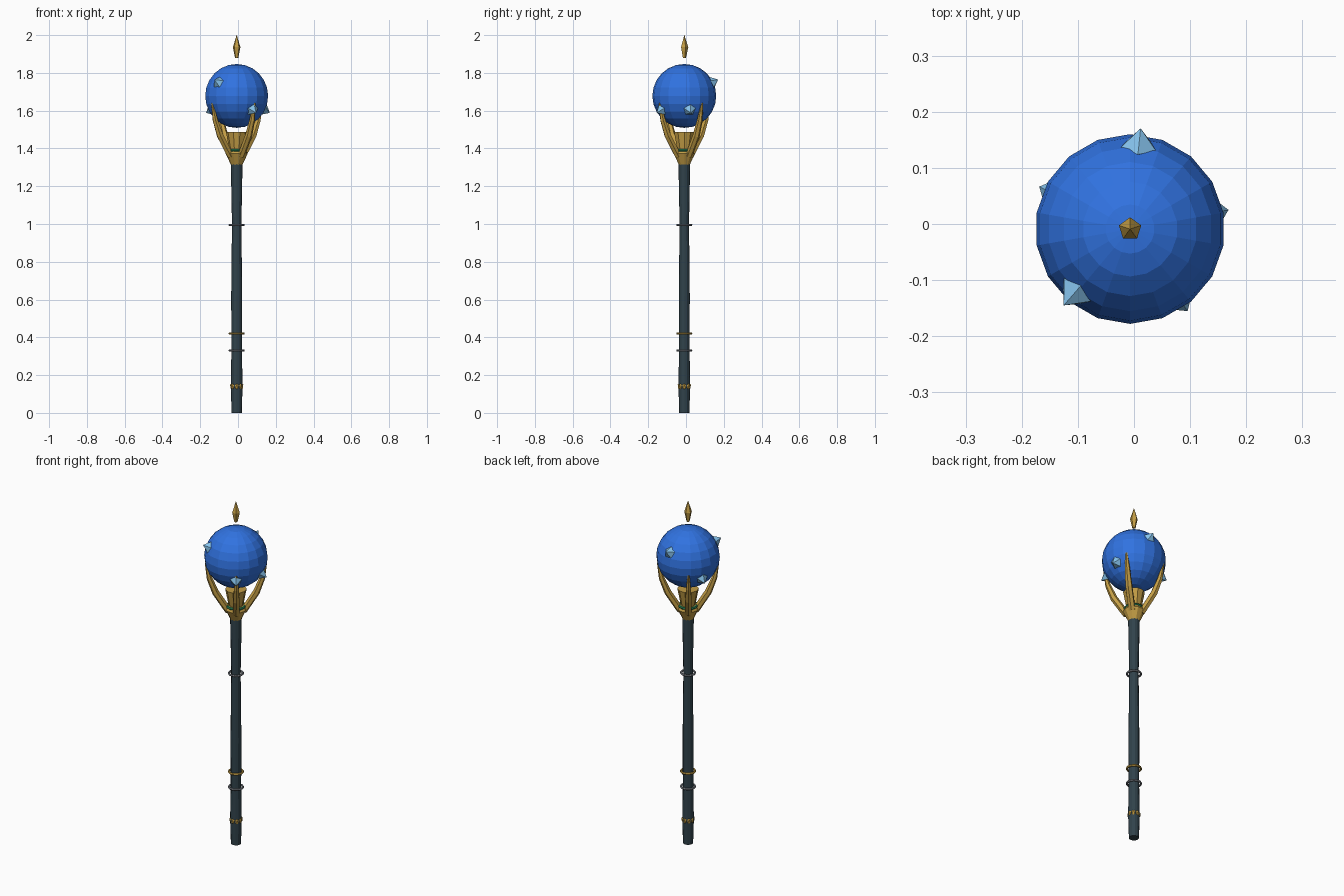
import bpy, bmesh, math
from mathutils import Vector, Matrix

if "Cube" in bpy.data.objects:
    bpy.data.objects.remove(bpy.data.objects["Cube"])

CX, CY = -0.007, -0.009          # axis of the staff
BALL_Z, BALL_R = 1.678, 0.169


def material(name, rgb):
    m = bpy.data.materials.new(name)
    m.diffuse_color = (*rgb, 1)
    m.use_nodes = True
    m.node_tree.nodes["Principled BSDF"].inputs["Base Color"].default_value = m.diffuse_color
    return m


GOLD = material("gold", (0.55, 0.34, 0.06))
WOOD = material("dark_teal", (0.03, 0.055, 0.07))
BLUE = material("blue", (0.03, 0.17, 0.75))
ICE = material("ice_blue", (0.24, 0.55, 0.85))
GREEN = material("green", (0.02, 0.22, 0.09))
GREY = material("steel", (0.22, 0.24, 0.27))


def finish(name, bm, mat):
    bmesh.ops.remove_doubles(bm, verts=bm.verts, dist=1e-5)
    bmesh.ops.recalc_face_normals(bm, faces=bm.faces)
    me = bpy.data.meshes.new(name)
    bm.to_mesh(me)
    bm.free()
    me.materials.append(mat)
    ob = bpy.data.objects.new(name, me)
    ob.location = (CX, CY, 0)
    bpy.context.collection.objects.link(ob)
    return ob


def loft(bm, rings, closed=False):
    """Skin a list of point rings, capping the ends unless closed."""
    vs = [[bm.verts.new(p) for p in r] for r in rings]
    n = len(vs[0])
    pairs = list(zip(vs, vs[1:])) + ([(vs[-1], vs[0])] if closed else [])
    for a, b in pairs:
        for i in range(n):
            j = (i + 1) % n
            bm.faces.new((a[i], a[j], b[j], b[i]))
    if not closed:
        bm.faces.new(vs[0][::-1])
        bm.faces.new(vs[-1])


def lathe(name, profile, sides, mat, turn=0.0, closed=False):
    bm = bmesh.new()
    loft(bm, [[(r * math.cos(turn + math.tau * i / sides),
                r * math.sin(turn + math.tau * i / sides), z)
               for i in range(sides)] for r, z in profile], closed)
    return finish(name, bm, mat)


def ring(name, z, r, thick, mat, sides=16):
    prof = [(r + thick * math.cos(math.tau * k / 6), z + thick * math.sin(math.tau * k / 6))
            for k in range(6)]
    return lathe(name, prof, sides, mat, closed=True)


# Shaft with a slight swell
lathe("shaft", [(0.027, 0), (0.031, 0.14), (0.028, 0.33), (0.029, 0.62),
                (0.025, 1.0), (0.031, 1.32)], 12, WOOD)

# Rings around the shaft
ring("lower_steel_ring", 0.33, 0.037, 0.006, GREY)
ring("gold_ring", 0.42, 0.037, 0.006, GOLD)
ring("upper_steel_ring", 0.995, 0.037, 0.006, GREY)

# Studded collar near the foot
bm = bmesh.new()
for i in range(8):
    a = math.tau * i / 8
    bmesh.ops.create_icosphere(
        bm, subdivisions=1, radius=1,
        matrix=Matrix.Translation((0.025 * math.cos(a), 0.025 * math.sin(a), 0.14))
        @ Matrix.Rotation(a, 4, 'Z') @ Matrix.Diagonal((0.011, 0.012, 0.02, 1)))
finish("foot_collar", bm, GOLD)

# Socket, band and cup under the ball
lathe("socket", [(0.03, 1.312), (0.058, 1.372), (0.046, 1.395)], 10, GOLD)
ring("green_band", 1.39, 0.048, 0.007, GREEN, 12)
lathe("cup", [(0.036, 1.38), (0.044, 1.42), (0.057, 1.488)], 10, GOLD)

# Four claws gripping the ball
bm = bmesh.new()
path = [(0.04, 1.36, 0.019), (0.108, 1.468, 0.019), (0.14, 1.55, 0.015), (0.16, 1.64, 0.005)]
for k in range(4):
    a = math.radians(-54 + 90 * k)
    out, side = Vector((math.cos(a), math.sin(a), 0)), Vector((-math.sin(a), math.cos(a), 0))
    rings = []
    for i, (r, z, t) in enumerate(path):
        p, q = path[max(i - 1, 0)], path[min(i + 1, 3)]
        d = Vector((q[0] - p[0], q[1] - p[1])).normalized()
        nrm = out * d.y - Vector((0, 0, d.x))
        c = out * r + Vector((0, 0, z))
        rings.append([c + t * (nrm * math.cos(math.tau * s / 6) + side * math.sin(math.tau * s / 6))
                      for s in range(6)])
    loft(bm, rings)
finish("claws", bm, GOLD)

# Ball
bm = bmesh.new()
bmesh.ops.create_uvsphere(bm, u_segments=18, v_segments=12, radius=BALL_R,
                          matrix=Matrix.Translation((0, 0, BALL_Z)))
finish("ball", bm, BLUE)

# Crystals set into the ball (azimuth, height from ball centre)
bm = bmesh.new()
for az, h in [(84, 0.077), (229, 0.077), (-55, -0.08), (11, -0.08), (155, -0.08)]:
    a, el = math.radians(az), math.asin(h / 0.178)
    d = Vector((math.cos(a) * math.cos(el), math.sin(a) * math.cos(el), math.sin(el)))
    rot = d.to_track_quat('Z', 'Y').to_matrix().to_4x4()
    for dist, depth, r1, r2 in [(0.182, 0.036, 0.033, 0), (0.149, 0.03, 0, 0.033)]:
        bmesh.ops.create_cone(bm, segments=5, radius1=r1, radius2=r2, depth=depth,
                              matrix=Matrix.Translation(d * dist + Vector((0, 0, BALL_Z))) @ rot)
finish("crystals", bm, ICE)

# Floating spire
lathe("spire", [(0.009, 1.88), (0.021, 1.936), (0.0005, 2.0)], 5, GOLD, turn=math.pi / 2)
